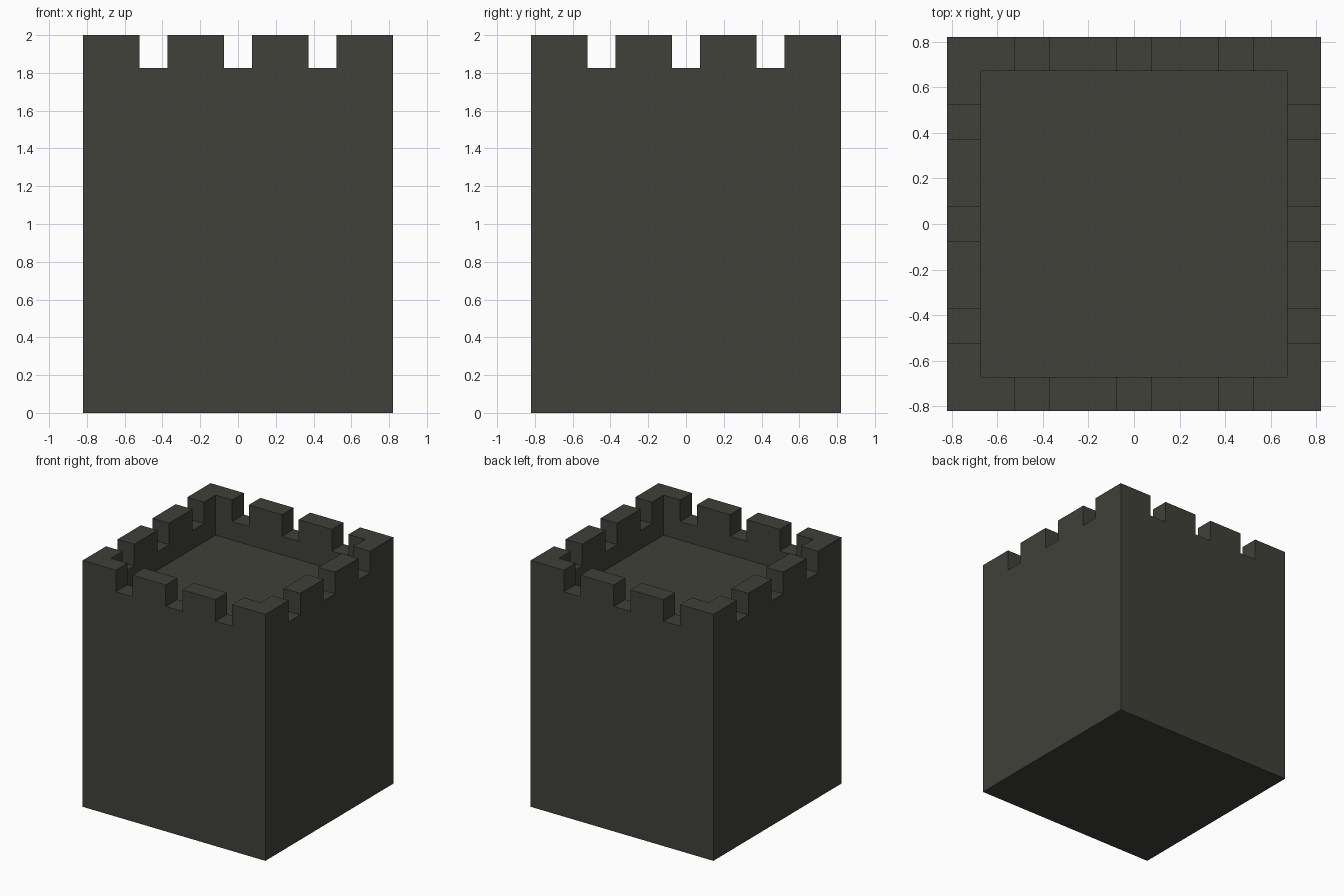
import bpy
import bmesh
import math

cube = bpy.data.objects.get("Cube")
if cube:
    bpy.data.objects.remove(cube, do_unlink=True)

HALF = 0.82        # half the tower width
CELLS = 11         # wall is one cell thick, merlons two, gaps one
FLOOR_Z = 1.675
NOTCH_Z = 1.825
TOP_Z = 2.0
CELL = 2 * HALF / CELLS

stone = bpy.data.materials.new("dark_stone")
stone.use_nodes = True
colour = (0.052, 0.052, 0.042, 1)
stone.diffuse_color = colour
stone.node_tree.nodes["Principled BSDF"].inputs["Base Color"].default_value = colour


def cell_of(face):
    """Column and row of a face on the square plan."""
    c = face.calc_center_median()
    return math.floor((c.x + HALF) / CELL), math.floor((c.y + HALF) / CELL)


def on_wall(face):
    return any(i in (0, CELLS - 1) for i in cell_of(face))


def on_merlon(face):
    i, j = cell_of(face)
    along = i if j in (0, CELLS - 1) else j
    return on_wall(face) and along % 3 != 2


def raise_faces(bm, faces, height):
    """Extrude faces upward and return the new top faces."""
    new = bmesh.ops.extrude_face_region(bm, geom=faces)["geom"]
    verts = [g for g in new if isinstance(g, bmesh.types.BMVert)]
    bmesh.ops.translate(bm, verts=verts, vec=(0, 0, height))
    return [g for g in new if isinstance(g, bmesh.types.BMFace)]


bm = bmesh.new()
bmesh.ops.create_grid(bm, x_segments=CELLS, y_segments=CELLS, size=HALF)

# Solid body up to the roof floor
deck = raise_faces(bm, bm.faces[:], FLOOR_Z)
# Parapet ring around the floor
ring = raise_faces(bm, [f for f in deck if on_wall(f)], NOTCH_Z - FLOOR_Z)
# Merlons on the parapet
raise_faces(bm, [f for f in ring if on_merlon(f)], TOP_Z - NOTCH_Z)

# Merge the plan cells into clean flat faces
bmesh.ops.recalc_face_normals(bm, faces=bm.faces[:])
bmesh.ops.dissolve_limit(bm, angle_limit=math.radians(1),
                         verts=bm.verts[:], edges=bm.edges[:])

mesh = bpy.data.meshes.new("castle_tower")
bm.to_mesh(mesh)
bm.free()
mesh.materials.append(stone)
tower = bpy.data.objects.new("castle_tower", mesh)
bpy.context.collection.objects.link(tower)
